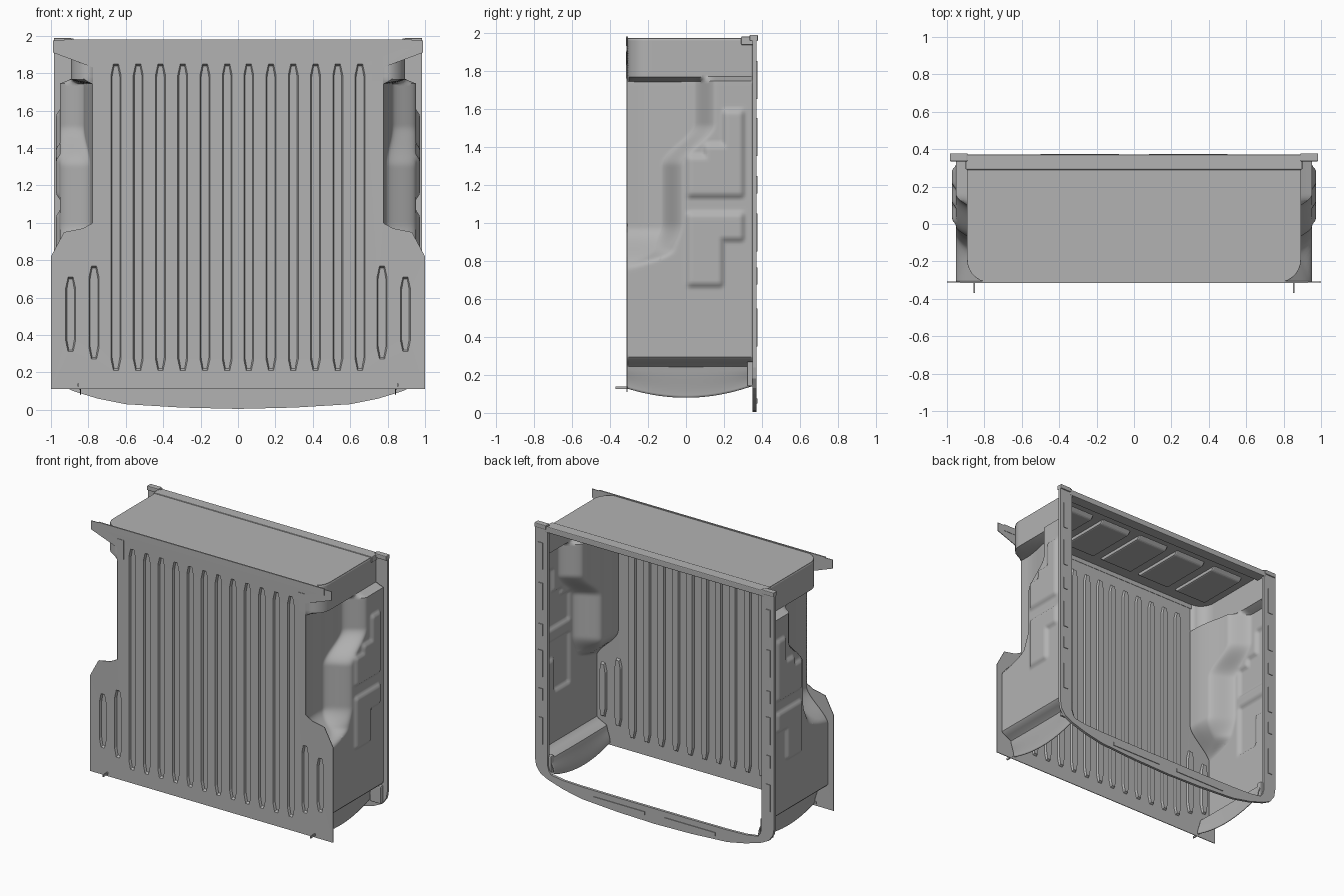
import bpy, bmesh, math
from mathutils import Vector

cube = bpy.data.objects.get("Cube")
if cube:
    bpy.data.objects.remove(cube)

grey = bpy.data.materials.new("sheet_metal_grey")
grey.use_nodes = True
grey.diffuse_color = (0.45, 0.45, 0.45, 1)
grey.node_tree.nodes["Principled BSDF"].inputs["Base Color"].default_value = (0.45, 0.45, 0.45, 1)


def finish(name, bm, mirror=False, sheet=0.0, bevel=0.0, smooth=False):
    """Turn a bmesh into a named object with the usual modifiers."""
    bmesh.ops.recalc_face_normals(bm, faces=bm.faces)
    mesh = bpy.data.meshes.new(name)
    bm.to_mesh(mesh)
    bm.free()
    obj = bpy.data.objects.new(name, mesh)
    bpy.context.collection.objects.link(obj)
    mesh.materials.append(grey)
    if mirror:
        mod = obj.modifiers.new("mirror", 'MIRROR')
        mod.merge_threshold = 0.0005
    if sheet:
        mod = obj.modifiers.new("sheet", 'SOLIDIFY')
        mod.thickness, mod.offset = sheet, 0
    if bevel:
        mod = obj.modifiers.new("bevel", 'BEVEL')
        mod.width, mod.segments = bevel, 2
    if smooth:
        bpy.ops.object.select_all(action='DESELECT')
        obj.select_set(True)
        bpy.context.view_layer.objects.active = obj
        bpy.ops.object.shade_smooth_by_angle(angle=math.radians(35))


def add_box(bm, x0, x1, y0, y1, z0, z1):
    verts = bmesh.ops.create_cube(bm, size=1)["verts"]
    for v in verts:
        v.co = Vector(((x0 + x1) / 2 + v.co.x * (x1 - x0),
                       (y0 + y1) / 2 + v.co.y * (y1 - y0),
                       (z0 + z1) / 2 + v.co.z * (z1 - z0)))


def box(name, *size, mirror=False, bevel=0.0):
    bm = bmesh.new()
    add_box(bm, *size)
    finish(name, bm, mirror, bevel=bevel)


def loop(bm, points):
    verts = [bm.verts.new(p) for p in points]
    edges = [bm.edges.new((verts[i - 1], verts[i])) for i in range(len(verts))]
    return verts, edges


def ramp(v, a, b):
    t = min(1, max(0, (v - a) / (b - a)))
    return t * t * (3 - 2 * t)


# Floor sheet with pressed, taper-ended ribs
FLOOR, RIB = -0.31, 0.016
half = [(1, 0.11), (1, 0.82), (0.93, 0.95), (0.83, 0.97), (0.775, 1.0),
        (0.775, 1.83), (0.99, 1.91), (0.99, 1.975)]
outline = half + [(-x, z) for x, z in reversed(half)]
ribs = []
for s in (-1, 1):
    ribs += [(s * (0.0575 + 0.119 * i), 0.21, 1.85) for i in range(6)]
    ribs += [(s * 0.77, 0.27, 0.77), (s * 0.895, 0.31, 0.71)]


def rib_ring(x, z0, z1, w, y):
    e = 0.06
    return [(x + a, y, z) for a, z in
            ((-w, z0 + e), (-w / 2, z0), (w / 2, z0), (w, z0 + e),
             (w, z1 - e), (w / 2, z1), (-w / 2, z1), (-w, z1 - e))]


bm = bmesh.new()
edges = loop(bm, [(x, FLOOR, z) for x, z in outline])[1]
rings = []
for x, z0, z1 in ribs:
    verts, ring = loop(bm, rib_ring(x, z0, z1, 0.028, FLOOR))
    edges += ring
    rings.append((verts, (x, z0 + 0.01, z1 - 0.01)))
bmesh.ops.triangle_fill(bm, edges=edges, use_beauty=True, normal=(0, -1, 0))
for verts, (x, z0, z1) in rings:
    top = [bm.verts.new(p) for p in rib_ring(x, z0, z1, 0.022, FLOOR + RIB)]
    for i in range(8):
        bm.faces.new((verts[i - 1], verts[i], top[i], top[i - 1]))
    bm.faces.new(top)
finish("ribbed_floor", bm, sheet=0.005)

# Side wall with wheel housing, pressed pads, tucked tail and rounded head corner
HEAD_X, CORNER = 0.89, 0.12


def housing_top(z):
    return -0.31 + 0.25 * ramp(z, 0.72, 0.86) + 0.04 * ramp(z, 0.84, 1.0) + 0.17 * ramp(z, 1.3, 1.52)


def pad(y, z, y0, y1, z0, z1, e=0.018):
    return (ramp(y, y0 - e, y0 + e) * (1 - ramp(y, y1 - e, y1 + e))
            * ramp(z, z0 - e, z0 + e) * (1 - ramp(z, z1 - e, z1 + e)))


PADS = [(0.01, 0.3, 1.14, 1.35), (0.1, 0.3, 1.14, 1.41), (0.2, 0.3, 1.14, 1.59),
        (0.01, 0.19, 0.67, 1.05), (0.01, 0.3, 0.91, 1.05)]


def wall_x(y, z):
    body = 0.95 - 0.08 * (1 - ramp(z, 0.24, 0.295)) - 0.03 * (1 - ramp(z, 0.06, 0.27))
    top = housing_top(z)
    well = ramp(z, 0.74, 0.98) * (1 - ramp(y, top - 0.11, top + 0.01))
    body -= (0.175 - 0.05 * ramp(y, -0.25, 0.1)) * well
    body += 0.02 * max(pad(y, z, *p) for p in PADS)
    d = max(0, FLOOR + CORNER - y)
    head = HEAD_X - CORNER + math.sqrt(max(0, CORNER ** 2 - d * d))
    k = ramp(z, 1.745, 1.765)
    return body * (1 - k) + head * k


bm = bmesh.new()
NY, NZ, LOW = 60, 150, 0.08
grid = []
for i in range(NY + 1):
    y = FLOOR + 0.66 * i / NY
    column = []
    for j in range(NZ + 1):
        z = LOW + (1.97 - LOW) * j / NZ
        lift = 0.055 * (y / 0.33) ** 2 * (1 - ramp(z, LOW, 0.27))
        column.append(bm.verts.new((wall_x(y, z), y, z + lift)))
    grid.append(column)
for i in range(NY):
    for j in range(NZ):
        bm.faces.new((grid[i][j], grid[i + 1][j], grid[i + 1][j + 1], grid[i][j + 1]))
finish("side_wall", bm, mirror=True, sheet=0.005, smooth=True)

# Head panel with rounded floor corners
bm = bmesh.new()
arc = [(HEAD_X - CORNER + CORNER * math.cos(a), FLOOR + CORNER - CORNER * math.sin(a))
       for a in (math.pi / 2 * k / 10 for k in range(11))]
shape = [(HEAD_X, 0.34)] + arc + [(-x, y) for x, y in reversed(arc)] + [(-HEAD_X, 0.34)]
bm.faces.new([bm.verts.new((x, y, 1.968)) for x, y in shape])
finish("head_panel", bm, sheet=0.01)

# Pressed pads on the inside of the head panel
bm = bmesh.new()
for i in range(5):
    x = (i - 2) * 0.34
    add_box(bm, x - 0.13, x + 0.13, -0.22, 0.22, 1.935, 1.965)
for v in bm.verts:
    if v.co.z < 1.94:
        v.co.y *= 0.86
finish("head_panel_pads", bm, bevel=0.01)

# Head rail and the flange where the floor meets the head panel
box("head_rail", -0.9, 0.9, 0.29, 0.372, 1.935, 1.98, bevel=0.006)
box("floor_head_flange", -0.93, 0.93, -0.315, -0.305, 1.93, 1.98)

# Side rails running into the curved tail sill
outer = [(0.985, 1.985), (0.985, 0.24), (0.975, 0.18), (0.94, 0.13), (0.88, 0.1),
         (0.75, 0.06), (0.6, 0.03), (0.3, 0.012), (0, 0.005)]
inner = [(0.88, 1.985), (0.88, 0.24), (0.88, 0.2), (0.87, 0.165), (0.85, 0.14),
         (0.75, 0.125), (0.6, 0.12), (0.3, 0.118), (0, 0.118)]
bm = bmesh.new()
rows = [[bm.verts.new((x, 0.36, z)) for x, z in side] for side in (outer, inner)]
for i in range(len(outer) - 1):
    bm.faces.new((rows[0][i], rows[0][i + 1], rows[1][i + 1], rows[1][i]))
finish("rail_and_sill_frame", bm, mirror=True, sheet=0.02)

# Rail end caps and lower corner pillars
box("rail_end_cap", 0.89, 0.985, 0.335, 0.378, 1.955, 1.988, mirror=True, bevel=0.005)
box("corner_pillar", 0.86, 0.95, 0.32, 0.36, 0.14, 0.27, mirror=True, bevel=0.008)

# Shallow raised strips along the rails and the sill
bm = bmesh.new()
for z, length in ((0.45, 0.2), (0.72, 0.09), (0.95, 0.2), (1.2, 0.09), (1.45, 0.2), (1.75, 0.2)):
    add_box(bm, 0.92, 0.955, 0.369, 0.375, z - length / 2, z + length / 2)
add_box(bm, 0.08, 0.5, 0.369, 0.375, 0.05, 0.075)
finish("rail_strips", bm, mirror=True)

# Front hooks and floor gussets
box("floor_hook", 0.85, 0.858, -0.37, -0.305, 0.125, 0.14, mirror=True)
bm = bmesh.new()
bm.faces.new([bm.verts.new((x, FLOOR - 0.004, z)) for x, z in
              ((0.775, 1.76), (0.775, 1.9), (0.72, 1.9), (0.72, 1.76))])
finish("floor_gusset", bm, mirror=True, sheet=0.004)
